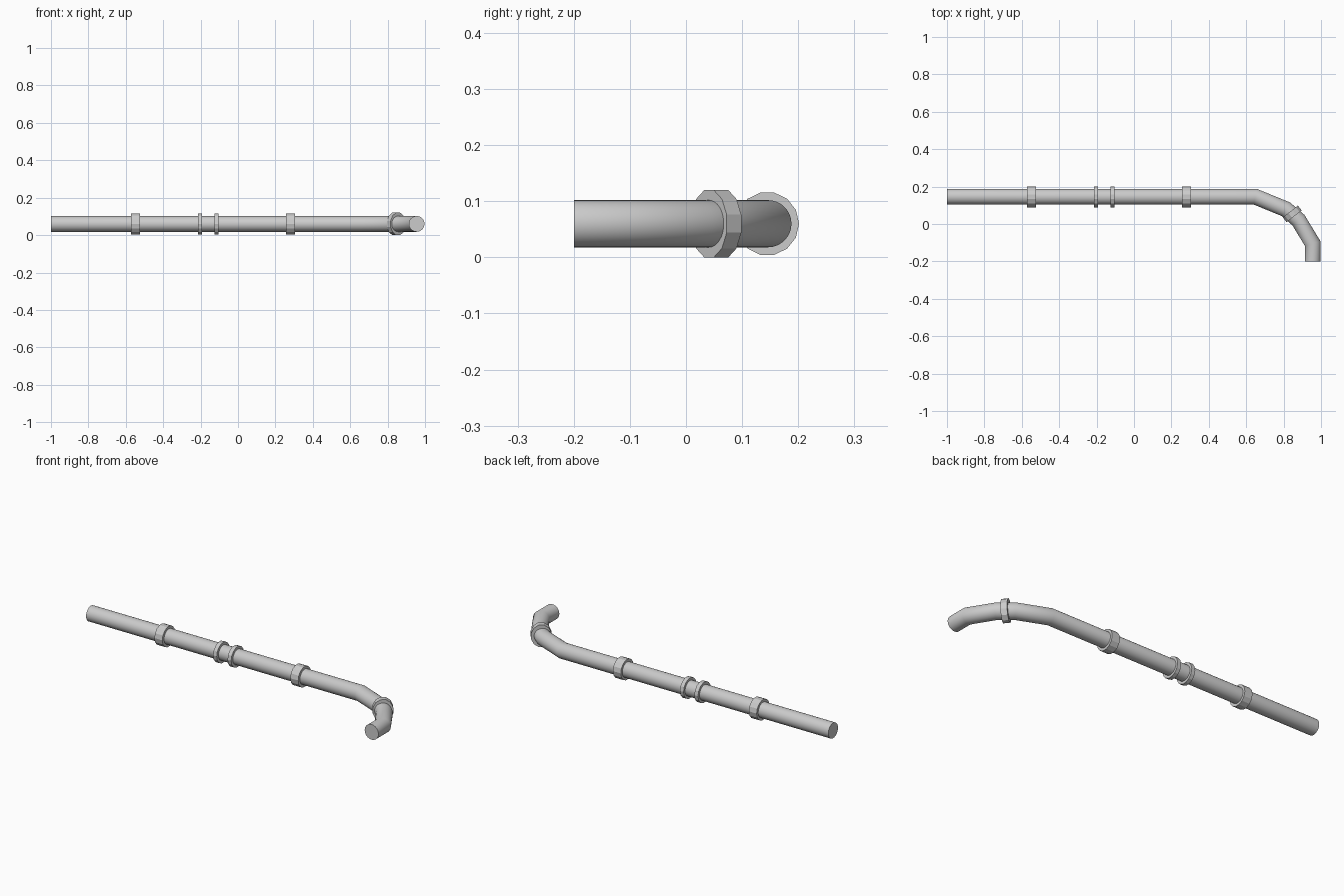
import bpy, bmesh, math
from mathutils import Vector

if "Cube" in bpy.data.objects:
    bpy.data.objects.remove(bpy.data.objects["Cube"])

Z = 0.06          # height of pipe centre line
Y = 0.146         # straight run offset
R = 0.042         # pipe radius


def finish(name, bm, angle):
    bmesh.ops.recalc_face_normals(bm, faces=bm.faces)
    me = bpy.data.meshes.new(name)
    bm.to_mesh(me)
    bm.free()
    ob = bpy.data.objects.new(name, me)
    bpy.context.collection.objects.link(ob)
    bpy.ops.object.select_all(action='DESELECT')
    ob.select_set(True)
    bpy.context.view_layer.objects.active = ob
    bpy.ops.object.shade_smooth_by_angle(angle=math.radians(angle))
    return ob


def loft(name, rings, angle):
    """Skin a list of rings and cap both ends."""
    bm = bmesh.new()
    vs = [[bm.verts.new(p) for p in ring] for ring in rings]
    n = len(vs[0])
    for a, b in zip(vs, vs[1:]):
        for i in range(n):
            j = (i + 1) % n
            bm.faces.new((a[i], a[j], b[j], b[i]))
    bm.faces.new(vs[0])
    bm.faces.new(vs[-1])
    return finish(name, bm, angle)


def ring(center, side, r_side, r_up, n, phase=0.0):
    c = Vector((center[0], center[1], Z))
    pts = []
    for i in range(n):
        a = 2 * math.pi * (i + phase) / n
        pts.append(c + side * (r_side * math.cos(a)) + Vector((0, 0, r_up * math.sin(a))))
    return pts


def pipe(name, path, r, n=32):
    """Sweep a circle along a flat path with mitred corners."""
    p = [Vector((x, y, 0)) for x, y in path]
    rings = []
    for i, c in enumerate(p):
        d0 = (c - p[i - 1]).normalized() if i else (p[1] - c).normalized()
        d1 = (p[i + 1] - c).normalized() if i < len(p) - 1 else d0
        t = (d0 + d1).normalized()
        side = Vector((-t.y, t.x, 0))
        rings.append(ring(c, side, r / t.dot(d1), r, n))
    return loft(name, rings, 40)


def collar(name, center, angle, width, r_side, r_up, n, phase=0.0):
    t = Vector((math.cos(angle), math.sin(angle), 0))
    side = Vector((-t.y, t.x, 0))
    c = Vector((center[0], center[1], 0))
    return loft(name, [ring(c + t * s, side, r_side, r_up, n, phase)
                       for s in (-width / 2, width / 2)], 15)


# main pipe with segmented elbow
pipe("pipe", [(-1, Y), (0.648, Y), (0.812, 0.079), (0.879, 0.021),
              (0.955, -0.104), (0.955, -0.2)], R)

# collars on the straight run: (centre x, width)
for i, (x, w) in enumerate([(-0.548, 0.048), (-0.203, 0.022), (-0.115, 0.022), (0.281, 0.048)]):
    collar(f"collar_{i + 1}", (x, Y - 0.001), 0, w, 0.0565, 0.0568, 14)

# collar on the elbow
collar("elbow_collar", (0.846, 0.054), math.radians(-52), 0.033, 0.053,
       0.06 / math.cos(math.pi / 12), 12, 0.5)
